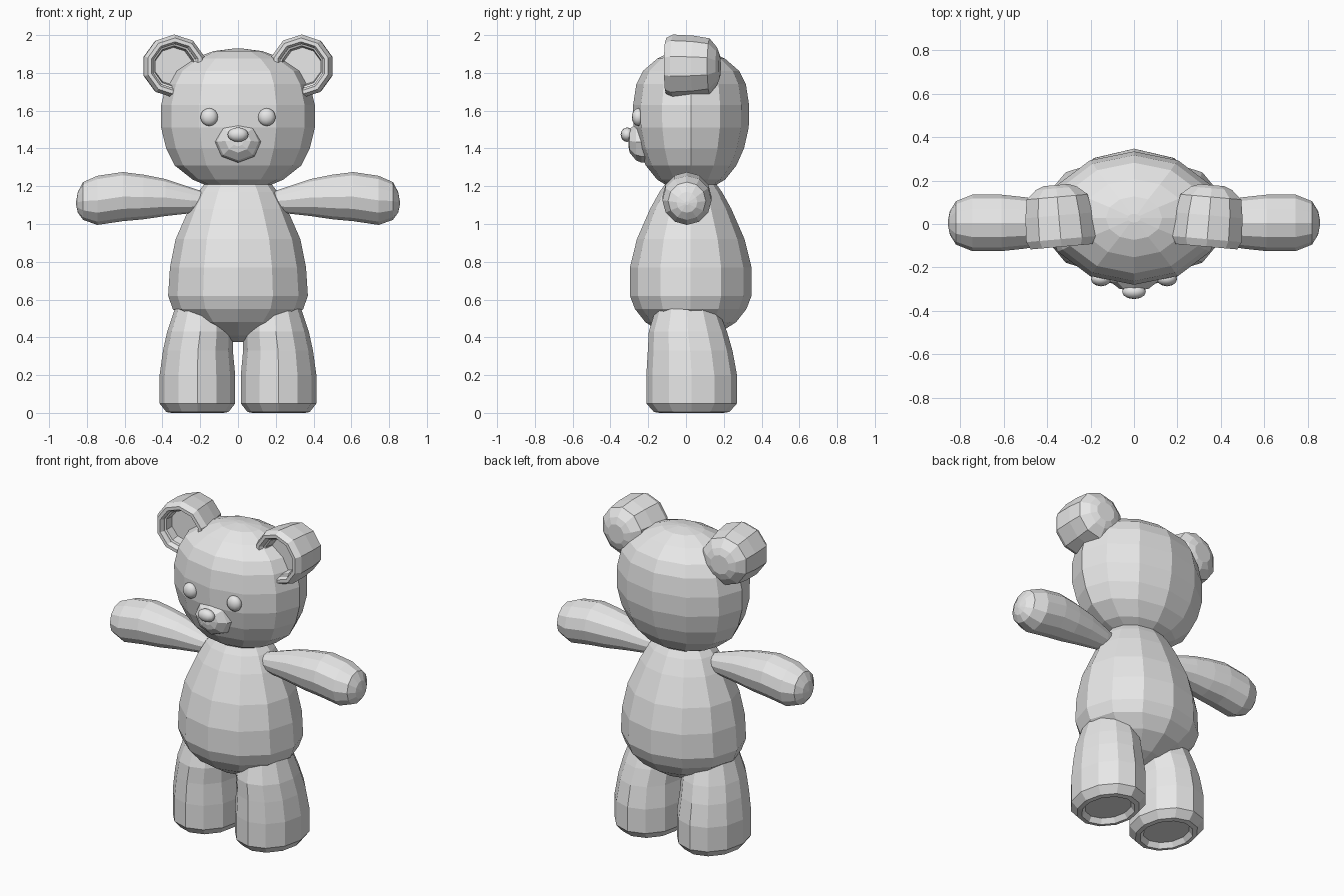
import bpy, bmesh, math
from mathutils import Vector, Matrix

if "Cube" in bpy.data.objects:
    bpy.data.objects.remove(bpy.data.objects["Cube"])

grey = bpy.data.materials.new("plain grey")
grey.diffuse_color = (0.8, 0.8, 0.8, 1)
grey.use_nodes = True
grey.node_tree.nodes["Principled BSDF"].inputs["Base Color"].default_value = grey.diffuse_color


def finish(name, bm, mirror=False, smooth=False):
    bmesh.ops.recalc_face_normals(bm, faces=bm.faces)
    me = bpy.data.meshes.new(name)
    bm.to_mesh(me)
    bm.free()
    me.materials.append(grey)
    for p in me.polygons:
        p.use_smooth = smooth
    ob = bpy.data.objects.new(name, me)
    bpy.context.collection.objects.link(ob)
    if mirror:
        m = ob.modifiers.new("other side", 'MIRROR')
        m.use_mirror_merge = False
    return ob


def loft(name, rings, u, v, n=12, mirror=False, matrix=None, turn=0.0):
    """Skin oval rings (centre, radius along u, radius along v); ends are capped."""
    bm = bmesh.new()
    u, v = Vector(u), Vector(v)
    loops = []
    for c, ru, rv in rings:
        loop = []
        for i in range(n):
            a = 2 * math.pi * i / n + turn
            loop.append(bm.verts.new(Vector(c) + u * ru * math.cos(a) + v * rv * math.sin(a)))
        loops.append(loop)
    for a, b in zip(loops, loops[1:]):
        for i in range(n):
            j = (i + 1) % n
            bm.faces.new((a[i], a[j], b[j], b[i]))
    for loop in (loops[0], loops[-1]):
        bmesh.ops.poke(bm, faces=[bm.faces.new(loop)])
    if matrix:
        bm.transform(matrix)
    return finish(name, bm, mirror)


def ball(name, centre, radii, mirror=False):
    bm = bmesh.new()
    bmesh.ops.create_uvsphere(bm, u_segments=12, v_segments=8, radius=1)
    bm.transform(Matrix.Translation(centre) @ Matrix.Diagonal((*radii, 1)))
    return finish(name, bm, mirror, smooth=True)


X, Y, Z = (1, 0, 0), (0, 1, 0), (0, 0, 1)

# Head: z, half width, half depth
head = [(1.205, .17, .13), (1.235, .24, .18), (1.31, .335, .24), (1.40, .38, .28),
        (1.51, .407, .305), (1.63, .407, .307), (1.74, .38, .29), (1.81, .34, .255),
        (1.875, .24, .18), (1.915, .13, .10), (1.928, .03, .02)]
loft("head", [((0, .027, z), rx, ry) for z, rx, ry in head], X, Y)

# Body
body = [(1.22, .17, .13), (1.17, .21, .165), (1.08, .26, .215), (.92, .33, .285),
        (.77, .36, .322), (.62, .37, .322), (.55, .345, .295), (.48, .26, .24),
        (.41, .14, .13), (.375, .03, .03)]
loft("body", [((0, .025, z), rx, ry) for z, rx, ry in body], X, Y)

# Legs: x, y, z, half width, half depth, ending in a recessed sole
leg = [(.19, .01, .60, .08, .09), (.19, .005, .55, .145, .165), (.20, .01, .43, .175, .207),
       (.212, .022, .33, .185, .224), (.215, .03, .20, .2, .24), (.215, .03, .05, .2, .24),
       (.215, .03, .005, .165, .2), (.215, .03, 0, .14, .17), (.215, .03, .03, .12, .15)]
loft("leg", [((x, y, z), rx, ry) for x, y, z, rx, ry in leg], X, Y, mirror=True)

# Arms: x, z, radius
arm = [(.18, 1.12, .05), (.25, 1.125, .068), (.385, 1.14, .098), (.50, 1.143, .118),
       (.61, 1.145, .13), (.745, 1.125, .13), (.82, 1.122, .10), (.848, 1.115, .055),
       (.857, 1.11, .01)]
loft("arm", [((x, .005, z), r, r) for x, z, r in arm], Y, Z, mirror=True)

# Ears: hollow cups, distance behind the ear centre and radius
ear = [(.18, .06), (.165, .10), (.125, .148), (.04, .162), (-.07, .168), (-.105, .15),
       (-.105, .13), (-.085, .118), (-.075, .118), (-.07, .108), (-.02, .10)]
place = Matrix.Translation((.343, 0, 1.835)) @ Matrix.Rotation(math.radians(-5), 4, 'Z')
loft("ear", [((0, y, 0), r, r) for y, r in ear], X, Z, n=10, mirror=True,
     matrix=place, turn=math.radians(18))

# Snout: y, z, half width, half height
snout = [(-.15, 1.435, .12, .11), (-.235, 1.435, .122, .11), (-.265, 1.435, .11, .098),
         (-.298, 1.44, .068, .062), (-.305, 1.44, .03, .03)]
loft("snout", [((0, y, z), rx, rz) for y, z, rx, rz in snout], X, Z, n=8)

# Nose and eyes
ball("nose", (0, -.312, 1.473), (.055, .034, .038))
ball("eye", (.152, -.253, 1.566), (.047, .034, .047), mirror=True)
